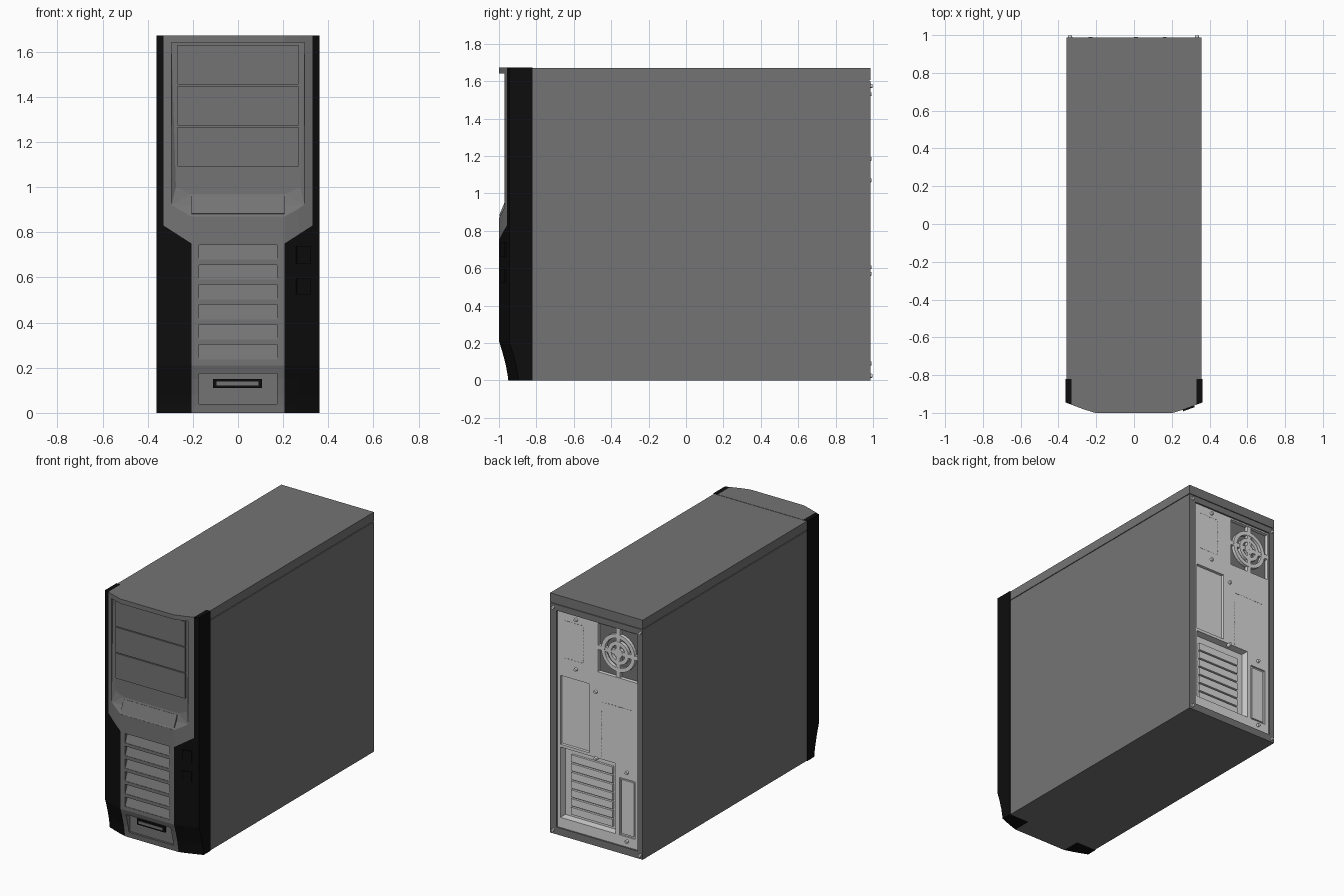
import bpy, bmesh, math
from mathutils import Vector, Matrix

if "Cube" in bpy.data.objects:
    bpy.data.objects.remove(bpy.data.objects["Cube"])


def mat(name, v):
    m = bpy.data.materials.new(name)
    m.diffuse_color = (v, v, v, 1)
    m.use_nodes = True
    m.node_tree.nodes["Principled BSDF"].inputs["Base Color"].default_value = m.diffuse_color
    return m


GRAY = mat("case_gray", 0.175)
BLACK = mat("trim_black", 0.004)
STEEL = mat("back_steel", 0.7)


def add(name, bm, *mats):
    bmesh.ops.recalc_face_normals(bm, faces=bm.faces)
    me = bpy.data.meshes.new(name)
    bm.to_mesh(me)
    bm.free()
    ob = bpy.data.objects.new(name, me)
    bpy.context.collection.objects.link(ob)
    for m in mats:
        me.materials.append(m)
    return ob


def box(name, x0, x1, y0, y1, z0, z1, *mats):
    bm = bmesh.new()
    bmesh.ops.create_cube(bm, size=1)
    for v in bm.verts:
        v.co = Vector((x1 if v.co.x > 0 else x0, y1 if v.co.y > 0 else y0, z1 if v.co.z > 0 else z0))
    return add(name, bm, *mats)


def loft(name, loops, *mats):
    """Skin between matching point loops and cap both ends."""
    bm = bmesh.new()
    rows = [[bm.verts.new(p) for p in loop] for loop in loops]
    n = len(rows[0])
    for a, b in zip(rows, rows[1:]):
        for i in range(n):
            bm.faces.new((a[i], a[(i + 1) % n], b[(i + 1) % n], b[i]))
    bm.faces.new(rows[0])
    bm.faces.new(rows[-1])
    return add(name, bm, *mats)


def hull(name, pts):
    bm = bmesh.new()
    for p in pts:
        bm.verts.new(p)
    bmesh.ops.convex_hull(bm, input=bm.verts)
    return add(name, bm)


def cut(ob, cutters):
    for c in cutters:
        c.hide_render = True
        m = ob.modifiers.new("cut", 'BOOLEAN')
        m.operation, m.solver, m.object = 'DIFFERENCE', 'EXACT', c
    bpy.context.view_layer.update()
    me = bpy.data.meshes.new_from_object(ob.evaluated_get(bpy.context.evaluated_depsgraph_get()))
    ob.modifiers.clear()
    ob.data = me
    for c in cutters:
        bpy.data.objects.remove(c)


# Case body, with a hollow at the back for the steel panel, and the lid
body = box("case_body", -0.357, 0.357, -0.82, 0.987, 0, 1.602, GRAY)
cut(body, [box("cutter", -0.318, 0.308, 0.9, 1.1, 0.05, 1.56)])
box("lid_gap", -0.35, 0.35, -0.82, 0.98, 1.6, 1.61, GRAY)
box("case_lid", -0.357, 0.357, -0.82, 0.987, 1.607, 1.67, GRAY)

# Front bezel: bowed plan profile that tucks back at the foot
half = [(0.362, -0.82), (0.362, -0.945), (0.33, -0.957), (0.27, -0.98), (0.205, -1.0)]
plan = half + [(-x, y) for x, y in reversed(half)]
levels = [(0, 0.05), (0.03, 0.046), (0.08, 0.037), (0.15, 0.019), (0.21, 0), (1.672, 0)]
bezel = loft("front_bezel", [[(x, y + (dy if y < -0.9 else 0), z) for x, y in plan] for z, dy in levels])

# Cut the drive bay recess, the louvres and the port recess
bay = []
for s in (-1, 1):
    bay += [(s * 0.295, -0.957, 1.64), (s * 0.275, -0.957, 1.0), (s * 0.21, -0.957, 0.97),
            (s * 0.21, -0.999, 0.87), (s * 0.295, -0.972, 0.92),
            (s * 0.295, -1.1, 1.64), (s * 0.295, -1.1, 0.92), (s * 0.21, -1.1, 0.87)]
cutters = [hull("cutter", bay), box("cutter", -0.172, 0.172, -1.1, -0.942, 0.04, 0.175)]
for i in range(6):
    z = 0.236 + i * 0.0885
    cutters.append(hull("cutter", [(x, y, z + dz) for x in (-0.172, 0.172) for y, dz in
                                   ((-1.05, 0), (-0.997, 0), (-0.968, 0.066), (-1.05, 0.066))]))
cut(bezel, cutters)

# Split the bezel along the trim line and colour the outer flanks black
bezel.data.materials.clear()
bezel.data.materials.append(GRAY)
bezel.data.materials.append(BLACK)
bm = bmesh.new()
bm.from_mesh(bezel.data)
bmesh.ops.triangulate(bm, faces=bm.faces)
planes = [((0, 0, 0.83), (0, 0, 1)), ((0, 0, 0.75), (0, 0, 1))]
for s in (-1, 1):
    planes += [((s * 0.33, 0, 0), (1, 0, 0)), ((s * 0.206, 0, 0), (1, 0, 0)),
               ((s * 0.33, 0, 0.83), (s * 0.08, 0, -0.124))]
for co, no in planes:
    bmesh.ops.bisect_plane(bm, geom=bm.verts[:] + bm.edges[:] + bm.faces[:], dist=1e-5,
                           plane_co=co, plane_no=Vector(no).normalized())
for f in bm.faces:
    c = f.calc_center_median()
    t = min(1, max(0, (c.z - 0.75) / 0.08))
    f.material_index = int(abs(c.x) > 0.206 + 0.124 * t)
    f.smooth = False
bm.to_mesh(bezel.data)
bm.free()

# Drive bay covers and the sloped cover under them
for i in range(3):
    z = 1.092 + i * 0.181
    box(f"drive_bay_cover_{i + 1}", -0.268, 0.268, -0.968, -0.95, z, z + 0.175, GRAY)
slope = box("slope_cover", -0.206, 0.206, -0.005, 0.005, -0.043, 0.043, GRAY)
slope.data.transform(Matrix.Translation((0, -0.978, 0.92)) @ Matrix.Rotation(-math.atan2(0.042, 0.1), 4, 'X'))

# Front port slot
box("port_frame", -0.11, 0.106, -0.956, -0.935, 0.11, 0.15, BLACK)
box("port_insert", -0.095, 0.091, -0.959, -0.935, 0.121, 0.139, GRAY)

# Buttons on the right flank
for i, (z, h) in enumerate(((0.7, 0.08), (0.56, 0.07))):
    ob = box(f"front_button_{i + 1}", -0.032, 0.032, -0.008, 0.01, -h / 2, h / 2, BLACK)
    ob.data.transform(Matrix.Translation((0.288, -0.973, z)) @ Matrix.Rotation(math.radians(20), 4, 'Z'))

# Back panel with its recesses
PY = 0.976
panel = box("back_panel", -0.318, 0.308, 0.9, PY, 0.05, 1.56, STEEL)
cut(panel, [box("cutter", -0.313, -0.003, PY - 0.03, 1.1, 1.212, 1.55),
            box("cutter", 0.06, 0.285, PY - 0.02, 1.1, 0.63, 1.11),
            box("cutter", -0.14, 0.285, PY - 0.055, 1.1, 0.12, 0.61),
            box("cutter", -0.29, -0.172, PY - 0.012, 1.1, 0.12, 0.52)])
box("side_cover", -0.278, -0.184, PY - 0.015, PY - 0.004, 0.132, 0.508, STEEL)

# Expansion slot covers
for i in range(7):
    z = 0.14 + i * 0.061
    box(f"slot_cover_{i + 1}", -0.09, 0.23, PY - 0.06, PY - 0.04, z, z + 0.05, STEEL)

# Fan grille: gray backing, rings and spokes
FX, FZ = -0.158, 1.381
box("fan_backing", -0.313, -0.003, PY - 0.035, PY - 0.025, 1.212, 1.55, GRAY)


def ring(name, r0, r1, y0, y1, n=32):
    bm = bmesh.new()
    loops = []
    for i in range(n):
        a = 2 * math.pi * i / n
        c, s = math.cos(a), math.sin(a)
        loops.append([bm.verts.new((FX + r * c, y, FZ + r * s)) for r, y in ((r0, y0), (r1, y0), (r1, y1), (r0, y1))])
    for i in range(n):
        a, b = loops[i], loops[(i + 1) % n]
        for k in range(4):
            bm.faces.new((a[k], a[(k + 1) % 4], b[(k + 1) % 4], b[k]))
    return add(name, bm, STEEL)


for i, (r0, r1) in enumerate(((0.001, 0.033), (0.054, 0.08), (0.103, 0.13))):
    ring(f"fan_ring_{i + 1}", r0, r1, PY - 0.026, PY - 0.002)
box("fan_spoke_upright", FX - 0.015, FX + 0.015, PY - 0.026, PY - 0.003, 1.212, 1.55, STEEL)
box("fan_spoke_level", -0.313, -0.003, PY - 0.026, PY - 0.0035, FZ - 0.015, FZ + 0.015, STEEL)


# Rows of small perforations
def dashes(name, x0, z0, x1, z1):
    n = max(2, int(math.hypot(x1 - x0, z1 - z0) / 0.022))
    for i in range(n):
        t = (i + 0.5) / n
        x, z = x0 + (x1 - x0) * t, z0 + (z1 - z0) * t
        dx, dz = (0.007, 0.002) if z0 == z1 else (0.002, 0.007)
        box(f"{name}_{i}", x - dx, x + dx, PY - 0.002, PY + 0.001, z - dz, z + dz, GRAY)


dashes("perforation_upper_a", 0.11, 1.24, 0.26, 1.24)
dashes("perforation_upper_b", 0.11, 1.5, 0.26, 1.5)
dashes("perforation_upper_c", 0.11, 1.24, 0.11, 1.5)
dashes("perforation_lower_a", -0.27, 1.01, -0.03, 1.01)
dashes("perforation_lower_b", -0.035, 0.62, -0.035, 0.95)

# Screws on the panel and rim
screws = [(0.163, 1.53, PY), (0.163, 1.185, PY), (0.01, 1.07, PY), (0.01, 0.605, PY), (-0.23, 0.57, PY),
          (-0.23, 0.09, PY)] + [(x, z, 0.983) for x in (-0.338, 0.333) for z in (0.025, 1.575)]
for i, (x, z, y) in enumerate(screws):
    bm = bmesh.new()
    bmesh.ops.create_cone(bm, cap_ends=True, segments=12, radius1=0.014, radius2=0.01, depth=0.03)
    bm.transform(Matrix.Translation((x, y, z)) @ Matrix.Rotation(-math.pi / 2, 4, 'X'))
    add(f"screw_{i + 1}", bm, STEEL)
